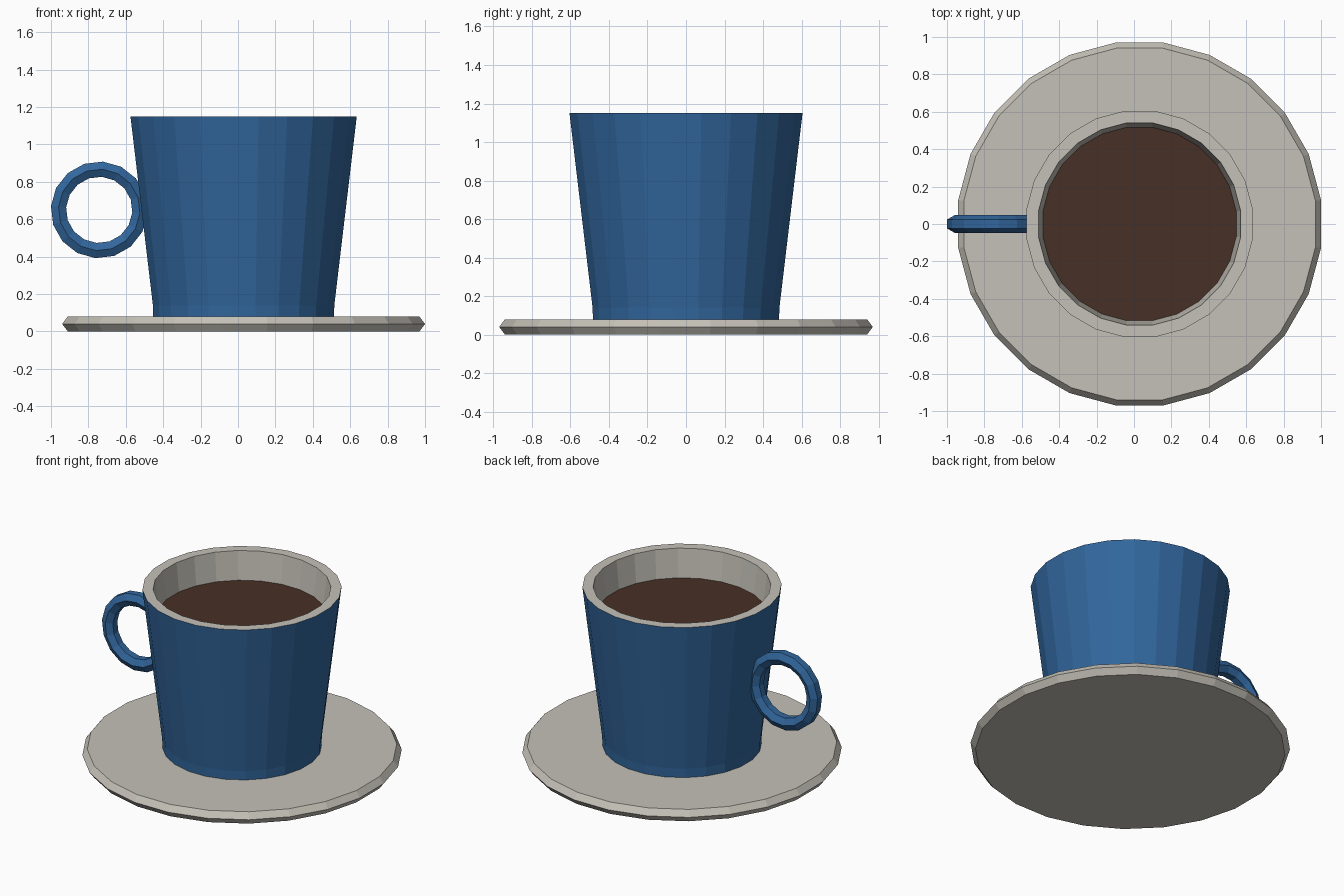
import bpy, bmesh, math

if "Cube" in bpy.data.objects:
    bpy.data.objects.remove(bpy.data.objects["Cube"])

CX = 0.03      # cup and saucer axis
SIDES = 24


def material(name, rgb):
    m = bpy.data.materials.new(name)
    m.diffuse_color = (*rgb, 1)
    m.use_nodes = True
    m.node_tree.nodes["Principled BSDF"].inputs["Base Color"].default_value = m.diffuse_color
    return m


CERAMIC = material("warm grey ceramic", (0.560, 0.535, 0.480))
BLUE = material("blue glaze", (0.031, 0.133, 0.335))
COFFEE = material("dark coffee", (0.064, 0.029, 0.019))


def finish(name, bm, mats):
    mesh = bpy.data.meshes.new(name)
    bm.to_mesh(mesh)
    bm.free()
    for m in mats:
        mesh.materials.append(m)
    obj = bpy.data.objects.new(name, mesh)
    bpy.context.collection.objects.link(obj)
    return obj


def lathe(name, profile, mats, bands=None):
    """Revolve (radius to flat side, z) points; bands gives a material per segment."""
    bm = bmesh.new()
    rings = []
    for r, z in profile:
        r /= math.cos(math.pi / SIDES)
        rings.append([bm.verts.new((CX + r * math.cos(a), r * math.sin(a), z))
                      for a in (2 * math.pi * (i + 0.5) / SIDES for i in range(SIDES))])
    for k in range(len(rings) - 1):
        lo, hi = rings[k], rings[k + 1]
        for i in range(SIDES):
            j = (i + 1) % SIDES
            f = bm.faces.new((lo[i], lo[j], hi[j], hi[i]))
            f.material_index = bands[k] if bands else 0
    if len(rings) > 1:
        bm.faces.new(rings[0][::-1])
    last = bm.faces.new(rings[-1])
    last.material_index = bands[-1] if bands else 0
    return finish(name, bm, mats)


# Saucer: thin disc with a pointed edge
lathe("saucer", [(0.94, 0), (0.97, 0.04), (0.94, 0.08)], [CERAMIC])

# Cup: glazed outside, bare rim and inside
lathe("cup", [(0.483, 0.07), (0.485, 0.14), (0.605, 1.15), (0.54, 1.15), (0.43, 0.2)],
      [BLUE, CERAMIC], [0, 0, 1, 1])

# Coffee surface
lathe("coffee", [(0.517, 0.96)], [COFFEE])

# Handle: full ring, hexagonal section, tilted with the cup wall
bm = bmesh.new()
MAJ, MIN, R, T = 16, 6, 0.218, 0.047
grid = []
for i in range(MAJ):
    a = math.radians(85.5) + 2 * math.pi * i / MAJ
    row = []
    for k in range(MIN):
        b = 2 * math.pi * (k + 0.5) / MIN
        d = R + T * math.cos(b)
        row.append(bm.verts.new((-0.742 + d * math.cos(a), T * math.sin(b), 0.65 + d * math.sin(a))))
    grid.append(row)
for i in range(MAJ):
    p, q = grid[i], grid[(i + 1) % MAJ]
    for k in range(MIN):
        n = (k + 1) % MIN
        bm.faces.new((p[k], p[n], q[n], q[k]))
bmesh.ops.recalc_face_normals(bm, faces=bm.faces)
finish("handle", bm, [BLUE])
